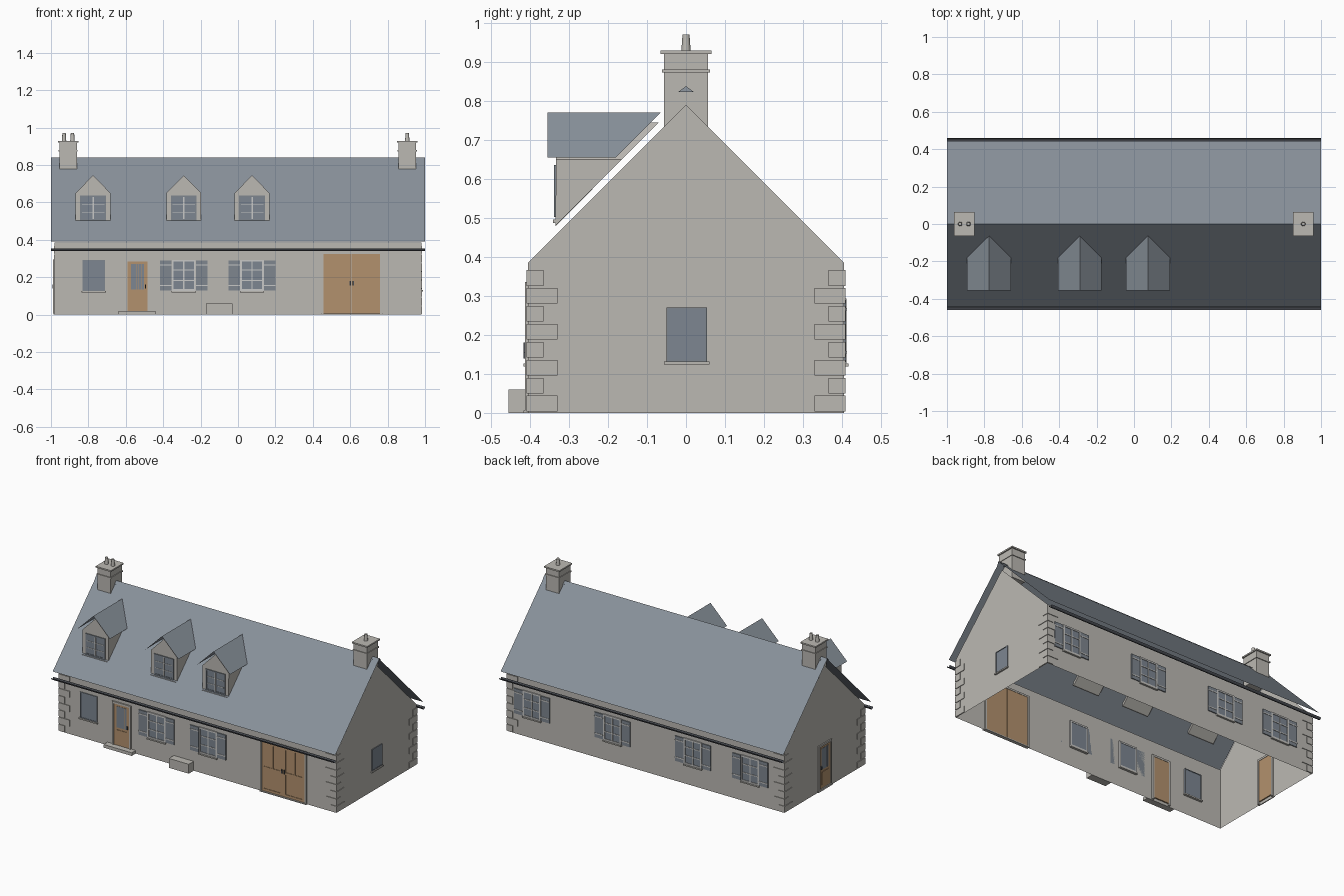
import bpy, bmesh, math
from mathutils import Vector

if "Cube" in bpy.data.objects:
    bpy.data.objects.remove(bpy.data.objects["Cube"])


def material(name, rgb):
    m = bpy.data.materials.new(name)
    m.diffuse_color = (*rgb, 1)
    m.use_nodes = True
    m.node_tree.nodes["Principled BSDF"].inputs["Base Color"].default_value = m.diffuse_color
    return m


STONE = material("pale stone", (0.50, 0.485, 0.45))
SLATE = material("blue grey slate", (0.25, 0.285, 0.325))
GLASS = material("window glass", (0.205, 0.24, 0.285))
PAINT = material("shutter grey", (0.21, 0.24, 0.275))
WOOD = material("oak", (0.45, 0.285, 0.155))
FRAME = material("light frame", (0.58, 0.58, 0.57))
DARK = material("dark gutter", (0.07, 0.077, 0.09))

X, Y, EAVE, APEX = 0.98, 0.405, 0.385, 0.79
RIDGE = 0.835          # roof sheet: z = RIDGE - |y|
DORMER_Y = 0.333


def mesh(name, verts, faces, mat):
    me = bpy.data.meshes.new(name)
    me.from_pydata(verts, [], faces)
    me.materials.append(mat)
    ob = bpy.data.objects.new(name, me)
    bpy.context.collection.objects.link(ob)
    return ob


def boxes(name, mat, spans):
    """One object from several boxes, each given as (x0, x1, y0, y1, z0, z1)."""
    bm = bmesh.new()
    for x0, x1, y0, y1, z0, z1 in spans:
        made = bmesh.ops.create_cube(bm, size=1)["verts"]
        for v in made:
            v.co = Vector(((x0 + x1) / 2 + v.co.x * abs(x1 - x0),
                           (y0 + y1) / 2 + v.co.y * abs(y1 - y0),
                           (z0 + z1) / 2 + v.co.z * abs(z1 - z0)))
    me = bpy.data.meshes.new(name)
    bm.to_mesh(me)
    bm.free()
    me.materials.append(mat)
    ob = bpy.data.objects.new(name, me)
    bpy.context.collection.objects.link(ob)
    return ob


def on_wall(side, u0, u1, z0, z1, d0, d1):
    """Box on a wall: u runs along it, d is the distance outward from it."""
    if side == "front":
        return (u0, u1, -Y - d0, -Y - d1, z0, z1)
    if side == "dormer":
        return (u0, u1, -DORMER_Y - d0, -DORMER_Y - d1, z0, z1)
    if side == "back":
        return (u0, u1, Y + d0, Y + d1, z0, z1)
    s = 1 if side == "right" else -1
    return (s * (X + d0), s * (X + d1), u0, u1, z0, z1)


def border(side, c, w, z0, z1, t, d0, d1):
    """Four bars around an opening of half width w."""
    return [on_wall(side, c - w, c - w + t, z0, z1, d0, d1),
            on_wall(side, c + w - t, c + w, z0, z1, d0, d1),
            on_wall(side, c - w + t, c + w - t, z1 - t, z1, d0, d1),
            on_wall(side, c - w + t, c + w - t, z0, z0 + t, d0, d1)]


# Wall shell, open underneath
wall_v = []
for x in (-X, X):
    wall_v += [(x, -Y, 0), (x, Y, 0), (x, Y, EAVE), (x, 0, APEX), (x, -Y, EAVE)]
mesh("walls", wall_v, [(4, 3, 2, 1, 0), (5, 6, 7, 8, 9),
                       (0, 5, 9, 4), (1, 2, 7, 6)], STONE)


# Thin pitched sheets
def pitched(name, half, x, top, mat):
    v = [(s * x, y, top - abs(y)) for s in (-1, 1) for y in (-half, 0, half)]
    mesh(name, v, [(0, 3, 4, 1), (1, 4, 5, 2)], mat)


pitched("roof", 0.445, 1, RIDGE, SLATE)
pitched("ridge_cap", 0.018, 1, RIDGE + 0.005, SLATE)

# Half round gutters
for s, label in ((-1, "front"), (1, "back")):
    n = 6
    v = []
    for x in (-1, 1):
        for i in range(n + 1):
            a = math.pi * i / n
            v.append((x, s * 0.45 + 0.011 * math.cos(a), 0.354 - 0.013 * math.sin(a)))
    mesh(label + "_gutter", v,
         [(i, i + 1, i + n + 2, i + n + 1) for i in range(n)], DARK)

# Corner stones, alternating long and short
quoins = []
for i in range(8):
    z0, z1 = i * 0.046 + 0.004, i * 0.046 + 0.044
    a, b = (0.075, 0.04) if i % 2 else (0.04, 0.075)
    for sx in (-1, 1):
        for sy in (-1, 1):
            quoins.append((sx * (X - a), sx * (X + 0.004),
                           sy * (Y - b), sy * (Y + 0.004), z0, z1))
# keep only the thin outer plates of every corner stone
plates = []
for x0, x1, y0, y1, z0, z1 in quoins:
    sx, sy = math.copysign(1, x0), math.copysign(1, y0)
    plates.append((x0, x1, sy * Y, y1, z0, z1))
    plates.append((sx * X, x1, y0, sy * Y, z0, z1))
boxes("corner_stones", STONE, plates)


# Shuttered windows
def shuttered(name, side, c):
    boxes(name + "_glass", GLASS, [on_wall(side, c - .06, c + .06, .13, .29, -.008, .003)])
    bars = border(side, c, .064, .127, .293, .01, -.01, .007)
    bars += [on_wall(side, c - .055, c + .055, z, z + .006, .003, .006) for z in (.18, .235)]
    bars.append(on_wall(side, c - .003, c + .003, .135, .285, .003, .006))
    boxes(name + "_frame", FRAME, bars)
    boxes(name + "_sill", STONE, [on_wall(side, c - .065, c + .065, .119, .127, -.015, .012)])
    leaf, strap = [], []
    for s in (-1, 1):
        u0, u1 = sorted((c + s * .065, c + s * .126))
        leaf.append(on_wall(side, u0, u1, .13, .29, 0, .006))
        strap += [on_wall(side, u0, u1, z, z + .007, .006, .008) for z in (.152, .262)]
    boxes(name + "_shutters", PAINT, leaf)
    boxes(name + "_straps", FRAME, strap)


for i, c in enumerate((-.29, .075)):
    shuttered("front_window_%d" % (i + 1), "front", c)
for i, c in enumerate((-.74, -.335, .235, .805)):
    shuttered("back_window_%d" % (i + 1), "back", c)

# Plain windows on the front and the right gable
for name, side, c, w, z0, z1 in (("plain_window", "front", -.772, .058, .127, .29),
                                 ("gable_window", "right", .002, .05, .132, .268)):
    boxes(name + "_glass", GLASS, [on_wall(side, c - w, c + w, z0, z1, -.008, .003)])
    boxes(name + "_frame", PAINT, border(side, c, w + .002, z0, z1 + .002, .005, -.01, .005))
    boxes(name + "_sill", STONE, [on_wall(side, c - w - .008, c + w + .008, z0 - .008, z0, -.015, .01)])


# Front and gable doors with a glazed upper half
def door(name, side, c):
    boxes(name + "_leaf", WOOD, [on_wall(side, c - .054, c + .054, .018, .285, -.008, .003)])
    f = border(side, c, .066, .005, .296, .012, -.01, .008)
    boxes(name + "_frame", STONE, f[:3])
    boxes(name + "_glass", GLASS, [on_wall(side, c - .035 + i * .0145, c - .023 + i * .0145,
                                           .135, .27, .003, .005) for i in range(5)])
    boxes(name + "_panel", WOOD, [on_wall(side, c - .035, c + .035, .04, .12, .003, .006)])
    boxes(name + "_handle", DARK, [on_wall(side, c + .039, c + .045, .14, .16, .003, .012)])


door("front_door", "front", -.537)
door("side_door", "left", 0)
boxes("front_step", STONE, [on_wall("front", -.64, -.44, 0, .02, 0, .04)])
boxes("side_step", STONE, [on_wall("left", -.07, .07, 0, .012, 0, .006)])
boxes("stone_block", STONE, [on_wall("front", -.17, -.03, 0, .06, 0, .05)])

# Double garage doors
G = .608
boxes("garage_leaves", WOOD, [on_wall("front", G - .152, G - .002, .006, .325, -.008, .003),
                              on_wall("front", G + .002, G + .152, .006, .325, -.008, .003)])
boxes("garage_frame", STONE, border("front", G, .163, .0, .336, .011, -.01, .008)[:3])
boxes("garage_threshold", STONE, [on_wall("front", G - .165, G + .165, 0, .006, -.01, .012)])
stiles = []
for c in (G - .077, G + .077):
    stiles += border("front", c, .074, .01, .322, .014, .003, .006)
    stiles += [on_wall("front", c - .06, c + .06, .15, .165, .003, .006),
               on_wall("front", c - .006, c + .006, .165, .308, .003, .006)]
boxes("garage_rails", WOOD, stiles)
boxes("garage_handles", DARK, [on_wall("front", G + s * .008 - .003, G + s * .008 + .003,
                                       .155, .18, .006, .012) for s in (-1, 1)])

# Dormers: wedge body, pitched sheet roof, window
for i, c in enumerate((-.775, -.29, .075)):
    name = "dormer_%d" % (i + 1)
    prof = [(-.093, .48), (.093, .48), (.093, .65), (0, .745), (-.093, .65)]
    v = [(c + x, -DORMER_Y, z) for x, z in prof]
    v += [(c + x, -(RIDGE - .02 - z), z) for x, z in prof]
    mesh(name + "_body", v, [(0, 1, 2, 3, 4), (9, 8, 7, 6, 5), (1, 6, 7, 2),
                             (2, 7, 8, 3), (3, 8, 9, 4), (4, 9, 5, 0)], STONE)
    edge = [(-.117, .655), (0, .771), (.117, .655)]
    v = [(c + x, -.355, z) for x, z in edge] + [(c + x, -(RIDGE - z), z) for x, z in edge]
    mesh(name + "_roof", v, [(0, 1, 4, 3), (1, 2, 5, 4)], SLATE)
    boxes(name + "_glass", GLASS, [on_wall("dormer", c - .064, c + .064, .505, .632, -.005, .002)])
    boxes(name + "_surround", PAINT, border("dormer", c, .069, .502, .636, .008, 0, .005))
    boxes(name + "_bars", FRAME,
          [on_wall("dormer", c - .004, c + .004, .51, .628, .002, .005)]
          + [on_wall("dormer", c - .06, c + .06, z, z + .004, .002, .004) for z in (.545, .588)])
    boxes(name + "_sill", STONE, [on_wall("dormer", c - .09, c + .09, .487, .496, 0, .008)])

# Chimneys with band, cap, small side hoods and pots
for name, c, pots in (("left_chimney", -.908, (-.93, -.885)), ("right_chimney", .905, (.905,))):
    boxes(name, STONE, [(c - .047, c + .047, -.057, .057, .73, .922),
                        (c - .051, c + .051, -.062, .062, .873, .881),
                        (c - .054, c + .054, -.065, .065, .92, .929)])
    for s, label in ((-1, "left"), (1, "right")):
        x = c + s * .047
        mesh(name + "_" + label + "_hood",
             [(x, -.02, .823), (x, .02, .823), (x, 0, .838),
              (x + s * .008, -.02, .823), (x + s * .008, .02, .823), (x + s * .006, 0, .838)],
             [(3, 4, 5), (0, 3, 5, 2), (1, 2, 5, 4), (0, 1, 4, 3)], SLATE)
    for i, px in enumerate(pots):
        bpy.ops.mesh.primitive_cone_add(vertices=12, radius1=.012, radius2=.009, depth=.042,
                                        location=(px, 0, .949))
        pot = bpy.context.object
        pot.name = "%s_pot_%d" % (name, i + 1)
        pot.data.materials.append(STONE)
        bpy.ops.object.shade_smooth_by_angle()
